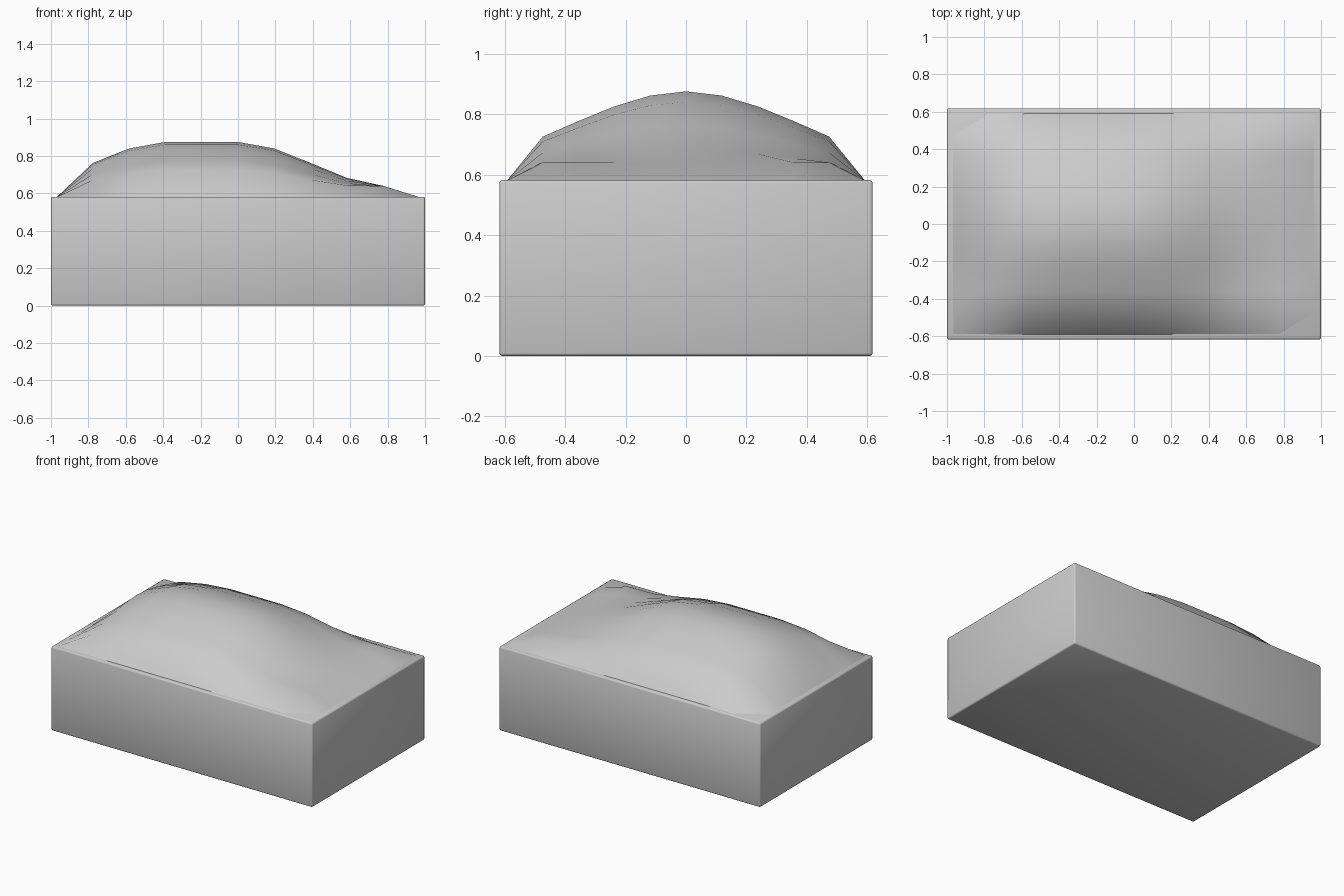
import bpy, bmesh
from math import hypot, radians

if "Cube" in bpy.data.objects:
    bpy.data.objects.remove(bpy.data.objects["Cube"])

L, W, H = 2.0, 1.235, 0.582      # box size
HX, HY, N = 0.97, 0.592, 10      # half size and cell count of the mound grid


def make_object(name, bm, angle):
    mesh = bpy.data.meshes.new(name)
    bm.to_mesh(mesh)
    bm.free()
    ob = bpy.data.objects.new(name, mesh)
    bpy.context.collection.objects.link(ob)
    bpy.ops.object.select_all(action='DESELECT')
    bpy.context.view_layer.objects.active = ob
    ob.select_set(True)
    bpy.ops.object.shade_smooth_by_angle(angle=radians(angle))
    return ob


# Planter box with softly bevelled edges
bm = bmesh.new()
bmesh.ops.create_cube(bm, size=1)
for v in bm.verts:
    v.co.x *= L
    v.co.y *= W
    v.co.z = (v.co.z + 0.5) * H
bmesh.ops.bevel(bm, geom=bm.edges[:], offset=0.01, segments=2, profile=0.5,
                affect='EDGES')
make_object("box", bm, 50)

# Heaped mound: raised interior with a smooth hump around a short ridge
bm = bmesh.new()
bmesh.ops.create_grid(bm, x_segments=N, y_segments=N, size=1)
for v in bm.verts:
    rim = max(abs(v.co.x), abs(v.co.y)) > 0.99
    x, y = v.co.x * HX, v.co.y * HY
    nearest = min(max(x, -0.388), 0.0)
    t = max(0.0, 1 - hypot(x - nearest, y) / 0.8)
    z = H - 0.002 if rim else 0.64 + 0.235 * (3 * t * t - 2 * t ** 3)
    v.co = (x, y, z)
make_object("mound", bm, 180)
